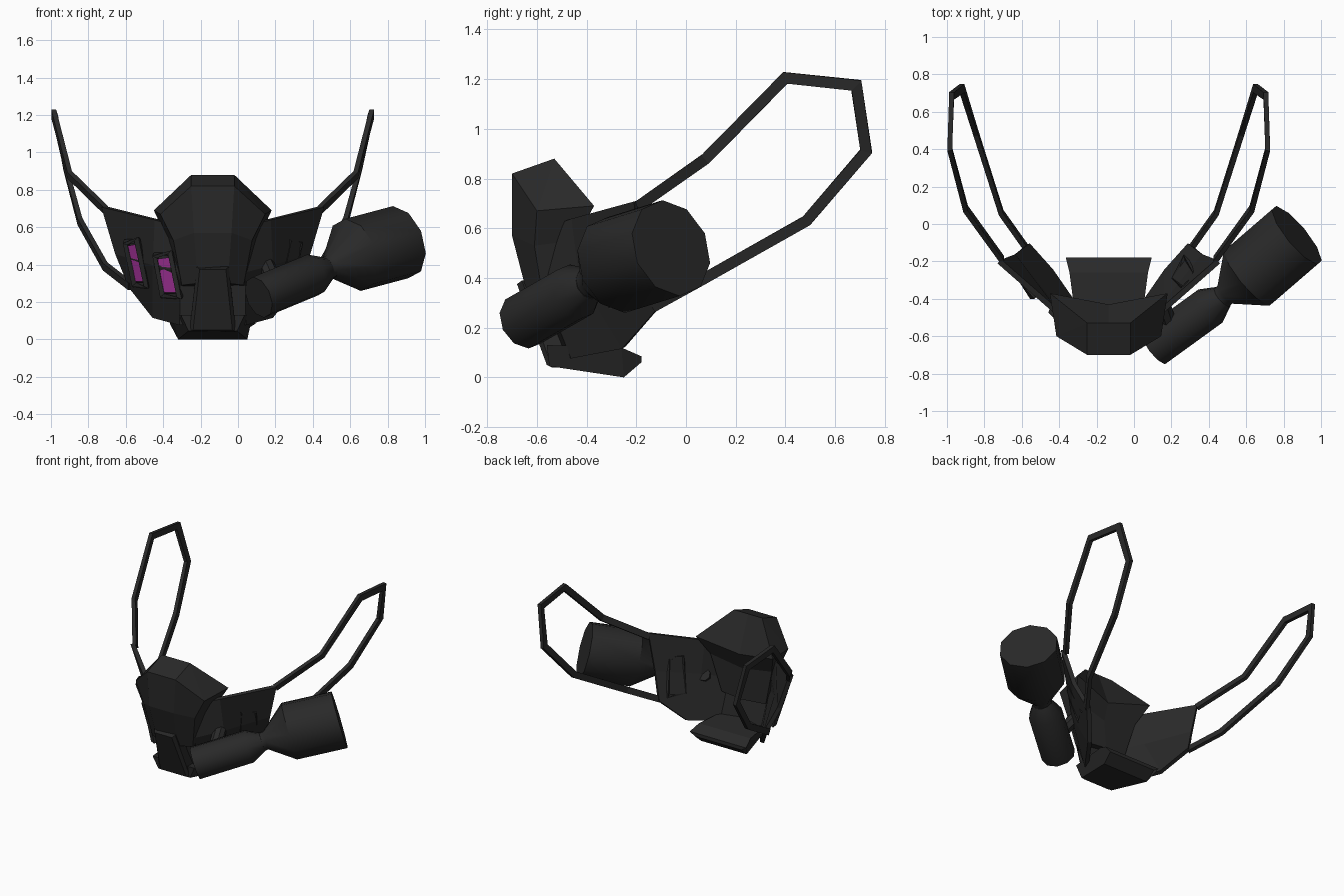
import bpy, bmesh, math
from mathutils import Vector
from mathutils.bvhtree import BVHTree

if "Cube" in bpy.data.objects:
    bpy.data.objects.remove(bpy.data.objects["Cube"])

CX = -0.135  # mirror plane of the mask


def material(name, rgb):
    m = bpy.data.materials.new(name)
    m.diffuse_color = (*rgb, 1)
    m.use_nodes = True
    m.node_tree.nodes["Principled BSDF"].inputs["Base Color"].default_value = m.diffuse_color
    return m


BLACK = material("matte black", (0.022, 0.022, 0.022))
MAGENTA = material("magenta glow", (0.46, 0.04, 0.40))


def finish(name, bm, mat=BLACK, smooth=False):
    bmesh.ops.remove_doubles(bm, verts=bm.verts, dist=0.0005)
    bmesh.ops.recalc_face_normals(bm, faces=bm.faces)
    me = bpy.data.meshes.new(name)
    bm.to_mesh(me)
    bm.free()
    me.materials.append(mat)
    ob = bpy.data.objects.new(name, me)
    bpy.context.collection.objects.link(ob)
    if smooth:
        bpy.ops.object.select_all(action='DESELECT')
        ob.select_set(True)
        bpy.context.view_layer.objects.active = ob
        bpy.ops.object.shade_smooth_by_angle(angle=math.radians(40))
    return ob


def skin(bm, rings, closed=True, caps=True):
    """Bridge consecutive rings of points with quads."""
    vs = [[bm.verts.new(p) for p in r] for r in rings]
    n = len(vs[0])
    for a, b in zip(vs, vs[1:]):
        for i in range(n if closed else n - 1):
            j = (i + 1) % n
            bm.faces.new((a[i], a[j], b[j], b[i]))
    if caps:
        bm.faces.new(vs[0])
        bm.faces.new(vs[-1])


def mirrored_loft(name, rows, closed=True):
    """Each row is the +x half of a section, completed by mirroring."""
    rings = []
    for r in rows:
        rings.append([(CX + u, y, z) for u, y, z in r] +
                     [(CX - u, y, z) for u, y, z in reversed(r)])
    bm = bmesh.new()
    skin(bm, rings, closed, closed)
    return finish(name, bm)


def bar(name, pts, half_w, half_d, side, loop=False):
    """Rectangular bar swept along a path."""
    pts = [Vector(p) for p in pts]
    n, rings = len(pts), []
    for i, p in enumerate(pts):
        a = pts[i - 1] if (i or loop) else p
        b = pts[(i + 1) % n] if (i < n - 1 or loop) else p
        t1, t2 = (p - a).normalized(), (b - p).normalized()
        t = (t1 + t2).normalized()
        s = (Vector(side) - t * t.dot(Vector(side))).normalized()
        w = t.cross(s)
        k = 1 / max(0.6, t.dot(t2 if t2.length else t1))
        rings.append([p + w * half_w * k * x + s * half_d * y
                      for x, y in ((1, 1), (-1, 1), (-1, -1), (1, -1))])
    if loop:
        rings.append(rings[0])
    bm = bmesh.new()
    skin(bm, rings, True, not loop)
    return finish(name, bm)


def turned(name, sections, sides=10):
    """Round body from (centre, radius) sections along a line."""
    cs = [Vector(c) for c, r in sections]
    q = (cs[-1] - cs[0]).to_track_quat('Z', 'Y')
    rings = []
    for c, (_, r) in zip(cs, sections):
        rings.append([c + q @ Vector((r * math.cos(a), r * math.sin(a), 0))
                      for a in (math.tau * (i + .5) / sides for i in range(sides))])
    bm = bmesh.new()
    skin(bm, rings)
    return finish(name, bm, smooth=True)


# Cheek shell wrapping round the face
shell = mirrored_loft("cheek_shell", [
    [(.585, -.20, .71), (.30, -.45, .64), (.16, -.55, .60), (0, -.50, .55)],
    [(.51, -.17, .46), (.31, -.42, .40), (.17, -.56, .36), (0, -.50, .36)],
    [(.435, -.11, .28), (.31, -.25, .12), (.17, -.45, .08), (0, -.50, .10)],
], closed=False)
tree = BVHTree.FromPolygons([v.co.copy() for v in shell.data.vertices],
                            [tuple(p.vertices) for p in shell.data.polygons])
mod = shell.modifiers.new("thickness", 'SOLIDIFY')
mod.thickness = 0.03
mod.offset = 0

# Nose hood: back centre, back side, front side, front middle per level
mirrored_loft("nose_hood", [
    [(0, -.53, .88), (.115, -.53, .88), (.115, -.53, .88), (.115, -.53, .88)],
    [(0, -.43, .62), (.315, -.37, .69), (.28, -.60, .67), (.115, -.70, .82)],
    [(0, -.47, .50), (.25, -.45, .55), (.21, -.61, .53), (.10, -.70, .57)],
    [(0, -.45, .28), (.18, -.48, .28), (.165, -.57, .29), (.08, -.63, .30)],
])

# Snout wedge and chin plate
mirrored_loft("snout", [
    [(.085, -.56, .40), (.085, -.66, .39), (.07, -.68, .375)],
    [(.125, -.48, .04), (.125, -.54, .04), (.105, -.56, .05)],
])
mirrored_loft("chin", [
    [(.17, -.56, .13), (.13, -.55, .045)],
    [(.21, -.26, .12), (.185, -.25, 0)],
    [(.23, -.18, .085), (.19, -.18, .06)],
])


# Eye slots: magenta plate inside a raised black rim
def eye(name, corners, sign):
    pts = []
    for u, z in corners:
        hit = tree.ray_cast(Vector((CX + sign * u, -2, z)), Vector((0, 1, 0)))[0]
        pts.append(hit + Vector((0, -.028, 0)))
    bm = bmesh.new()
    bm.faces.new([bm.verts.new(p) for p in pts])
    finish(name + "_glow", bm, MAGENTA)
    mid = sum(pts, Vector()) / 4
    rim = [mid + (p - mid) * 1.22 for p in pts]
    bar(name + "_rim", rim, .010, .016, (0, 1, 0), loop=True)


outer_eye = [(.455, .50), (.405, .51), (.362, .31), (.415, .31)]
inner_eye = [(.295, .43), (.228, .44), (.188, .25), (.262, .25)]
eye("left_outer_eye", outer_eye, -1)
eye("left_inner_eye", inner_eye, -1)
eye("right_outer_eye", outer_eye, 1)

# Ear straps
strap = [(.57, -.19, .69), (.765, .08, .88), (.85, .40, 1.205), (.84, .685, 1.175),
         (.785, .725, .91), (.71, .485, .63), (.575, .06, .39), (.44, -.13, .285)]
for label, s in (("left", -1), ("right", 1)):
    bar(label + "_strap", [(CX + s * u, y, z) for u, y, z in strap],
        .022, .013, (1, 0, 0))

# Side filter: inlet tube, flared canister and mounting peg
turned("inlet_tube", [((.11, -.655, .225), .115), ((.40, -.445, .345), .115),
                      ((.475, -.39, .377), .065)])
turned("filter_canister", [((.46, -.40, .372), .065), ((.49, -.375, .388), .065),
                           ((.615, -.28, .452), .20), ((.87, -.06, .52), .20)])
turned("mounting_peg", [((.20, -.57, .29), .045), ((.15, -.42, .40), .045)], 8)
